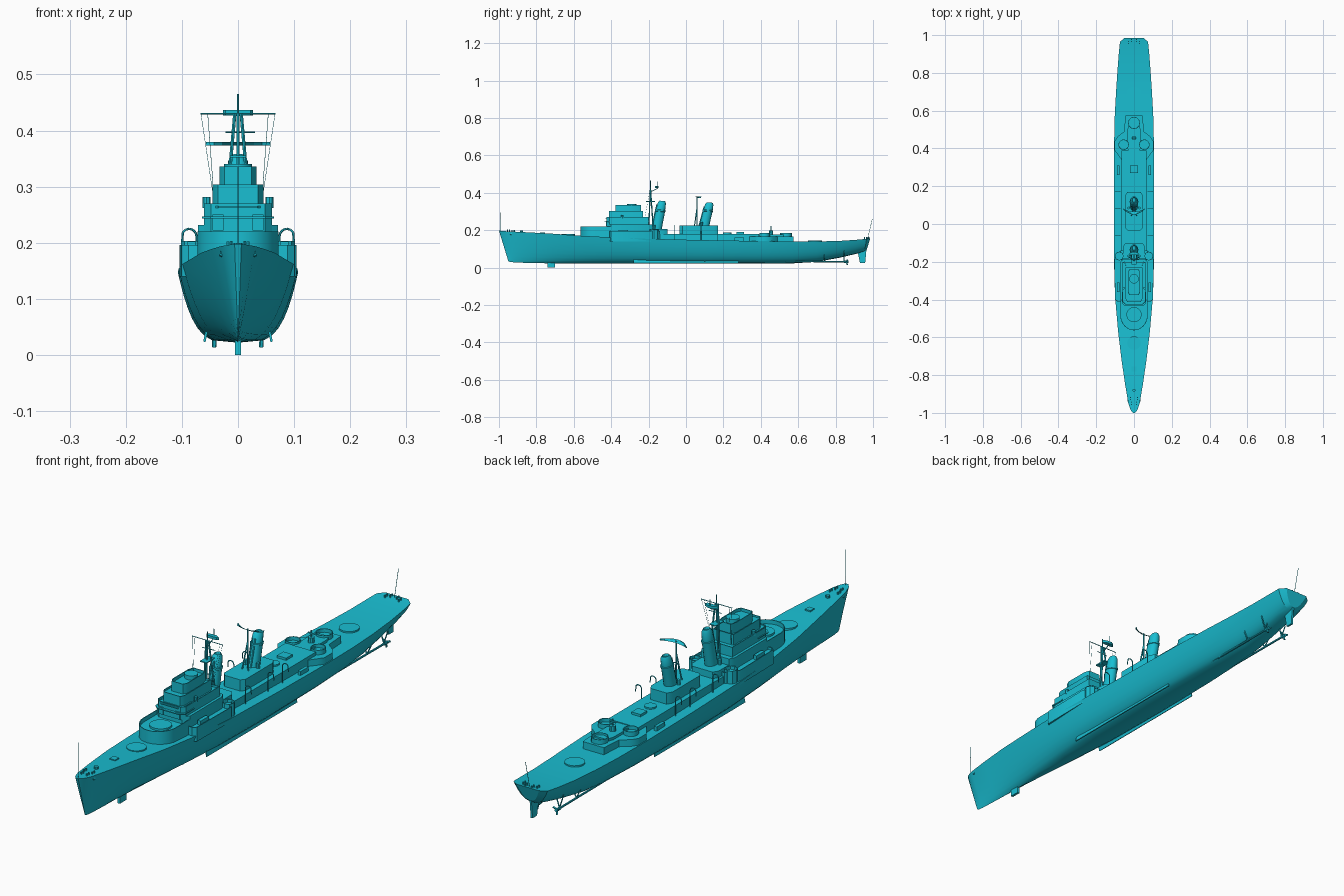
import bpy, bmesh, math
from mathutils import Vector, Matrix

if "Cube" in bpy.data.objects:
    bpy.data.objects.remove(bpy.data.objects["Cube"])

paint = bpy.data.materials.new("cyan_paint")
paint.diffuse_color = (0.01, 0.52, 0.65, 1)
paint.use_nodes = True
paint.node_tree.nodes["Principled BSDF"].inputs["Base Color"].default_value = paint.diffuse_color


def finish(name, bm, smooth=None):
    bmesh.ops.recalc_face_normals(bm, faces=bm.faces)
    me = bpy.data.meshes.new(name)
    bm.to_mesh(me)
    bm.free()
    ob = bpy.data.objects.new(name, me)
    bpy.context.collection.objects.link(ob)
    me.materials.append(paint)
    if smooth:
        bpy.ops.object.select_all(action='DESELECT')
        ob.select_set(True)
        bpy.context.view_layer.objects.active = ob
        bpy.ops.object.shade_smooth_by_angle(angle=math.radians(smooth))
    return ob


def loft(name, rings, smooth=None):
    bm = bmesh.new()
    vr = [[bm.verts.new(p) for p in r] for r in rings]
    n = len(vr[0])
    for a, b in zip(vr, vr[1:]):
        for i in range(n):
            j = (i + 1) % n
            bm.faces.new((a[i], a[j], b[j], b[i]))
    bm.faces.new(vr[0])
    bm.faces.new(vr[-1])
    return finish(name, bm, smooth)


def mirror(half):
    return half + [(-x, y) for x, y in reversed(half) if x > 0]


def block(name, outline, z0, z1, wall=0, depth=0):
    """Vertical prism; wall/depth sink the top to leave a bulwark."""
    bm = bmesh.new()
    lo = [bm.verts.new((x, y, z0)) for x, y in outline]
    hi = [bm.verts.new((x, y, z1)) for x, y in outline]
    n = len(lo)
    for i in range(n):
        j = (i + 1) % n
        bm.faces.new((lo[i], lo[j], hi[j], hi[i]))
    bm.faces.new(lo[::-1])
    top = bm.faces.new(hi)
    if wall:
        bm.normal_update()
        bmesh.ops.inset_region(bm, faces=[top], thickness=wall, use_even_offset=True)
        new = bmesh.ops.extrude_discrete_faces(bm, faces=[top])["faces"][0]
        bmesh.ops.translate(bm, verts=new.verts, vec=(0, 0, -depth))
    return finish(name, bm, 35)


def box(name, x0, x1, y0, y1, z0, z1, **k):
    return block(name, [(x0, y0), (x1, y0), (x1, y1), (x0, y1)], z0, z1, **k)


def disc(name, x, y, r, z0, z1, n=16, **k):
    pts = [(x + r * math.cos(2 * math.pi * i / n), y + r * math.sin(2 * math.pi * i / n)) for i in range(n)]
    return block(name, pts, z0, z1, **k)


def rods(name, paths, r, n=6):
    bm = bmesh.new()
    for path in paths:
        for a, b in zip(path, path[1:]):
            a, b = Vector(a), Vector(b)
            d = b - a
            m = Matrix.Translation((a + b) / 2) @ d.to_track_quat('Z', 'Y').to_matrix().to_4x4()
            bmesh.ops.create_cone(bm, cap_ends=True, segments=n, radius1=r, radius2=r, depth=d.length, matrix=m)
    return finish(name, bm, 40)


# Hull: y, deck half width, deck z, keel z, section fullness, rake of the bottom
stations = [(-1, .006, .198, .035, .9, .05), (-.985, .018, .196, .031, .9, .043), (-.95, .030, .194, .028, .85, .033),
            (-.85, .047, .189, .025, .75, .015), (-.72, .066, .182, .023, .6, 0), (-.57, .084, .171, .022, .47, 0),
            (-.4, .099, .162, .022, .36, 0), (-.2, .106, .154, .022, .28, 0), (.1, .107, .147, .022, .25, 0),
            (.4, .106, .142, .022, .28, 0), (.57, .102, .140, .023, .32, 0), (.7, .095, .140, .031, .36, 0),
            (.82, .087, .143, .053, .38, 0), (.91, .080, .149, .074, .38, 0), (.965, .074, .154, .088, .38, -.01),
            (.985, .050, .157, .098, .45, -.018)]
ts = [1, .85, .68, .5, .34, .2, .1, .035, 0]
rings = []
for y, w, zd, zk, p, rake in stations:
    half = [(w * t ** p, y + rake * (1 - t), zk + (zd - zk) * t) for t in ts]
    rings.append(half + [(-a, b, c) for a, b, c in half[-2::-1]])
loft("hull", rings, 25)

# Underwater fittings
box("sonar_dome", -.005, .005, -.74, -.70, 0, .03)
loft("rudder", [[(-.004, y0, z), (.004, y0, z), (.004, y1, z), (-.004, y1, z)]
                for z, y0, y1 in ((.026, .93, .958), (.10, .915, .965))])
for s in (-1, 1):
    rods("propeller_shaft", [[(s * .042, .5, .034), (s * .042, .86, .032)]], .004, 8)
    rods("shaft_struts", [[(s * .042, y, .033), (s * (.042 + d), y, z)]
                          for y, z in ((.74, .07), (.845, .09)) for d in (-.018, .018)], .0025)
    rods("propeller_hub", [[(s * .042, .845, .032), (s * .042, .868, .032)]], .006, 8)
    for k in range(3):
        a = k * 2 * math.pi / 3 + .5
        rods("propeller_blade", [[(s * .042, .858, .032),
                                  (s * .042 + .018 * math.cos(a), .862, .032 + .018 * math.sin(a))]], .004, 5)
    loft("bilge_keel", [[(s * .053, y, .045), (s * .058, y, .043), (s * .062, y, .024), (s * .058, y, .023)]
                        for y in (-.28, .28)])

# Gun rings and forward gun deck
disc("forward_gun_ring", 0, -.63, .036, .168, .181, 24)
arc = [(.072 * math.sin(a), -.485 - .078 * math.cos(a)) for a in [i * math.pi / 16 for i in range(9)]]
block("raised_gun_deck", mirror(arc + [(.072, -.40)]), .155, .220, wall=.003, depth=.016)
disc("raised_gun_ring", 0, -.48, .040, .2, .212, 24)
disc("aft_gun_ring", 0, .69, .037, .135, .146, 24)

# Bridge structure
block("forward_deckhouse", mirror([(.088, -.41), (.101, -.40), (.104, -.19), (.09, -.165), (.07, -.14)]), .14, .196,
      wall=.003, depth=.010)
block("bridge_base", mirror([(.05, -.42), (.071, -.40), (.071, -.2), (.06, -.18)]), .16, .232)
block("bridge_lower", mirror([(.048, -.425), (.061, -.41), (.061, -.2)]), .22, .27, wall=.003, depth=.008)
block("bridge_middle", mirror([(.036, -.412), (.045, -.395), (.045, -.23)]), .25, .304, wall=.003, depth=.007)
block("bridge_top", mirror([(.024, -.377), (.033, -.36), (.033, -.265), (.026, -.24)]), .29, .336, wall=.003, depth=.012)
disc("director_base", 0, -.29, .025, .315, .340, 16)
for z, f, w in ((.243, -.435, .064), (.262, -.43, .050)):
    block("bridge_platform", mirror([(w - .015, f), (w, f + .015), (w, -.36)]), z, z + .004)
for s in (-1, 1):
    x = sorted((s * .026, s * .045))
    box("bridge_door", *x, -.428, -.42, .222, .25)
    disc("wing_gun_tub", s * .078, -.17, .024, .15, .203, 8, wall=.003, depth=.012)
    disc("bridge_light", s * .056, -.34, .007, .262, .282, 8)
    box("bridge_locker", *sorted((s * .076, s * .09)), -.36, -.31, .185, .202)

# Midships and aft deckhouses
block("midship_deckhouse", mirror([(.066, -.18), (.066, .39)]), .135, .181)
block("forward_funnel_house", mirror([(.05, -.22), (.058, -.2), (.058, -.12), (.045, -.1)]), .17, .207)
block("aft_funnel_house", mirror([(.034, -.035), (.047, -.02), (.047, .15), (.035, .17)]), .17, .225)
block("aft_deckhouse", mirror([(.066, .34), (.088, .37), (.102, .39), (.102, .44), (.085, .465), (.052, .49),
                               (.046, .575)]), .13, .168)
disc("midship_ring", 0, .22, .022, .178, .187)
box("midship_hatch", -.02, .02, .27, .31, .178, .19)
block("aft_director_house", mirror([(.028, .385), (.035, .40), (.035, .5), (.025, .53)]), .16, .178)
for x, y, r in ((.055, .42, .028), (-.055, .42, .028), (0, .535, .032)):
    disc("aft_gun_tub", x, y, r, .16, .186, 12, wall=.003, depth=.014)
disc("aft_director", 0, .455, .012, .175, .198, 10)
rods("aft_director_post", [[(0, .455, .19), (0, .455, .224)], [(-.014, .455, .212), (.014, .455, .212)]], .003)


# Funnels: raked oval lofts with cap and front pipe
def funnel(name, y, z0, z1):
    def ring(t, rx, ry, dz=0):
        return [(rx * math.cos(a), y + .03 * t + ry * math.sin(a), z0 + (z1 - z0) * t + dz - .08 * ry * math.sin(a))
                for a in [i * math.pi / 8 for i in range(16)]]
    loft(name, [ring(-.05, .022, .027), ring(.3, .0215, .026), ring(.62, .021, .026), ring(.63, .023, .028),
                ring(.68, .023, .028), ring(.69, .02, .025), ring(.92, .018, .022), ring(1, .011, .015),
                ring(1, .009, .012, -.01)], 40)
    rods(name + "_pipes", [[(x, y - .028, z0), (x, y + .001, z1 - .02)] for x in (-.006, .006)], .003)
    for s in (-1, 1):
        disc(name + "_vent", s * .028, y - .012, .007, z0 - .01, z0 + .022, 8)


funnel("forward_funnel", -.157, .205, .357)
funnel("aft_funnel", .097, .222, .348)

# Foremast tripod, yard and radar
rods("foremast_legs", [[(x, y, .2), (x * .22, -.19, .43)] for x, y in ((.026, -.175), (-.026, -.175), (0, -.2))], .0032)
rods("foremast_pole", [[(0, -.19, .42), (0, -.19, .465)]], .002)
rods("yard", [[(-.067, -.19, .43), (.067, -.19, .43)], [(-.022, -.19, .397), (.03, -.185, .397)],
              [(0, -.19, .405), (0, -.15, .425), (0, -.15, .46)]], .0016)
rods("signal_lines", [[(s * x, -.19, .43), (s * .042, -.22, .27)] for s in (-1, 1) for x in (.054, .066)], .0005, 4)
box("mast_platform", -.014, .014, -.215, -.165, .352, .356)
block("mast_radar", mirror([(.022, -.165), (.027, -.158), (.012, -.148)]), .427, .437)

# Mainmast with wide air search radar
rods("mainmast", [[(0, .06, .22), (0, .06, .38)], [(.014, .045, .22), (0, .06, .33)], [(-.014, .045, .22), (0, .06, .33)]],
     .0028)
loft("search_radar", [[(x, .05 + 9 * x * x, .380), (x, .054 + 9 * x * x, .380),
                       (x, .066 + 4 * x * x, .373), (x, .062 + 4 * x * x, .373)]
                      for x in [(i - 4) * .0142 for i in range(9)]])

# Boat davits
for s in (-1, 1):
    for y in (-.06, .08, .17):
        hook = [(s * (.087 + .013 * -math.cos(a)), y, .212 + .013 * math.sin(a)) for a in [i * math.pi / 6 for i in range(6)]]
        rods("davit", [[(s * .074, y, .142)] + hook + [(s * .1, y, .196)]], .002)
    box("side_locker", *sorted((s * .078, s * .09)), .26, .31, .14, .16)

# Deck fittings at bow and stern
rods("jackstaff", [[(0, -.99, .19), (0, -.992, .335)]], .001)
rods("ensign_staff", [[(0, .97, .15), (0, .996, .26)]], .001)
for s in (-1, 1):
    for y, x, z in ((-.955, .012, .190), (-.93, .018, .189), (.955, .03, .15), (.965, .014, .151)):
        rods("bollard", [[(s * x, y, z), (s * x, y, z + .013)], [(s * x, y + .012, z), (s * x, y + .012, z + .013)]], .003)
    rods("anchor_hawse", [[(s * .02, -.935, .178), (s * .032, -.935, .182)]], .006, 8)
disc("capstan", 0, -.88, .008, .185, .2, 10)
box("breakwater_hatch", -.012, .012, -.78, -.755, .18, .189)
